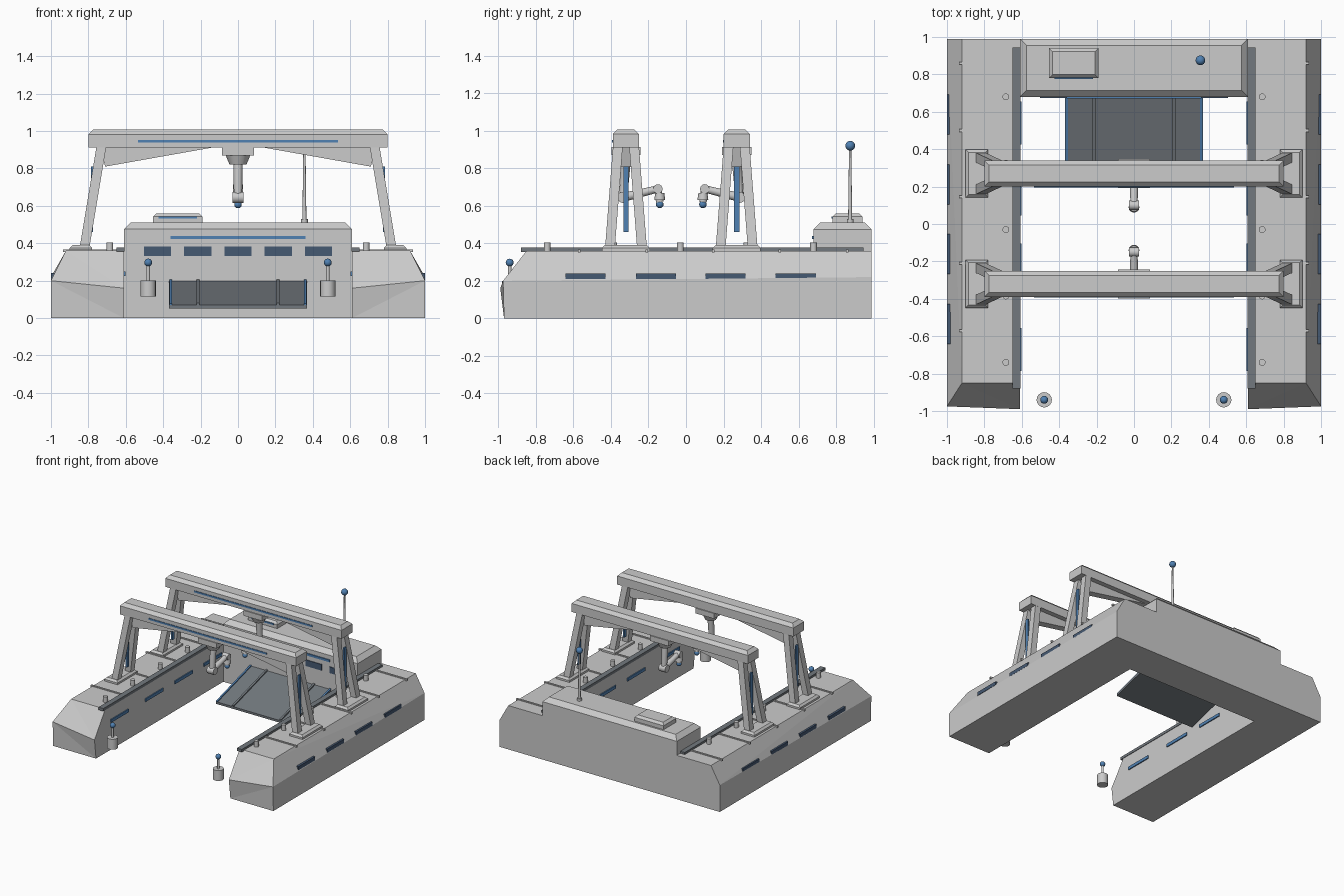
import bpy, bmesh
from mathutils import Vector

if "Cube" in bpy.data.objects:
    bpy.data.objects.remove(bpy.data.objects["Cube"])


def material(name, rgb):
    m = bpy.data.materials.new(name)
    m.diffuse_color = (*rgb, 1)
    m.use_nodes = True
    m.node_tree.nodes["Principled BSDF"].inputs["Base Color"].default_value = m.diffuse_color
    return m


BLUE = material("light_blue", (0.08, 0.22, 0.45))
NAVY = material("window_navy", (0.06, 0.10, 0.17))
DARK = material("dark_plate", (0.17, 0.19, 0.21))


def finish(name, bm, mat=None):
    bmesh.ops.recalc_face_normals(bm, faces=bm.faces)
    me = bpy.data.meshes.new(name)
    bm.to_mesh(me)
    bm.free()
    ob = bpy.data.objects.new(name, me)
    bpy.context.collection.objects.link(ob)
    if mat:
        me.materials.append(mat)
    return ob


def box(name, x, y, z, mat=None, chamfer=0):
    """Box from ranges, optionally with chamfered top edges."""
    bm = bmesh.new()
    bmesh.ops.create_cube(bm, size=1)
    for v in bm.verts:
        v.co = [(a + b) / 2 + c * (b - a) for (a, b), c in zip((x, y, z), v.co)]
    if chamfer:
        top = [e for e in bm.edges if all(v.co.z > z[1] - 1e-5 for v in e.verts)]
        bmesh.ops.bevel(bm, geom=top, offset=chamfer, segments=1, affect='EDGES')
    return finish(name, bm, mat)


def rod(name, p, q, r1, r2=None, mat=None, sides=16):
    """Round bar or cone between two points."""
    p, q = Vector(p), Vector(q)
    bm = bmesh.new()
    bmesh.ops.create_cone(bm, cap_ends=True, segments=sides, radius1=r1,
                          radius2=r1 if r2 is None else r2, depth=(q - p).length)
    rot = (q - p).to_track_quat('Z', 'Y').to_matrix()
    for v in bm.verts:
        v.co = rot @ v.co + (p + q) / 2
    if sides > 8:
        for f in bm.faces:
            f.smooth = len(f.verts) == 4
    return finish(name, bm, mat)


def ball(name, c, r, mat=None):
    bm = bmesh.new()
    bmesh.ops.create_uvsphere(bm, u_segments=16, v_segments=10, radius=r)
    for v in bm.verts:
        v.co += Vector(c)
    for f in bm.faces:
        f.smooth = True
    return finish(name, bm, mat)


def solid(name, verts, faces, mat=None):
    bm = bmesh.new()
    vs = [bm.verts.new(v) for v in verts]
    for f in faces:
        bm.faces.new([vs[i] for i in f])
    return finish(name, bm, mat)


def strut(name, p, q, a, b):
    """Rectangular bar with horizontal ends, half sizes a (x) and b (y)."""
    verts = [(c[0] + i * a, c[1] + j * b, c[2]) for c in (p, q)
             for i, j in ((-1, -1), (1, -1), (1, 1), (-1, 1))]
    return solid(name, verts, PRISM4)


PRISM4 = [(3, 2, 1, 0), (4, 5, 6, 7)] + [(i, (i + 1) % 4, (i + 1) % 4 + 4, i + 4) for i in range(4)]

# Side hulls with sloped bow and twisted outer chamfer
for s, side in ((-1, "left"), (1, "right")):
    def span(a, b):
        return tuple(sorted((s * a, s * b)))
    front = [(.61, -.97, 0), (1, -.97, 0), (1, -.975, .2), (.92, -.85, .36), (.61, -.85, .36), (.61, -.99, .16)]
    back = [(.61, .99, 0), (1, .99, 0), (1, .99, .22), (.92, .99, .36), (.61, .99, .36)]
    solid(side + "_hull", [(s * x, y, z) for x, y, z in front + back],
          [(0, 1, 2), (0, 2, 5), (5, 2, 3), (5, 3, 4), (0, 6, 7, 1), (1, 7, 8, 2),
           (2, 8, 3), (8, 9, 3), (3, 9, 10, 4), (4, 10, 6, 0, 5), (6, 10, 9, 8, 7)])
    box(side + "_deck_rail", span(.606, .65), (-.88, .945), (.355, .377), DARK)
    for y in (.86, .5, .145, -.21, -.57):
        box(side + "_deck_seam", span(.65, .935), (y - .007, y + .007), (.352, .367))
    for i in range(5):
        y = .68 - .355 * i
        rod(side + "_bollard", (s * .685, y, .355), (s * .685, y, .405), .018)
    for y in (-.535, -.16, .21, .585):
        box(side + "_hull_window", span(.96, 1.0), (y - .107, y + .107), (.21, .24), NAVY)
    for y in (-.67, -.22, .16, .54):
        box(side + "_inner_light", span(.602, .615), (y - .115, y + .115), (.225, .25), BLUE)
    # Marker buoys in front of the bay
    x = s * .48
    rod(side + "_buoy", (x, -.94, .115), (x, -.94, .2), .041)
    rod(side + "_buoy_mast", (x, -.94, .2), (x, -.94, .285), .009)
    ball(side + "_buoy_lamp", (x, -.94, .297), .021, BLUE)

# Stern block with windows, light bar, hatch and antenna
box("stern_block", (-.61, .61), (.68, .99), (0, .51), chamfer=.035)
for i in range(-2, 3):
    box("stern_window", (i * .215 - .073, i * .215 + .073), (.674, .69), (.333, .383), NAVY)
box("stern_light_bar", (-.36, .36), (.672, .69), (.422, .44), BLUE)
box("roof_hatch", (-.455, -.19), (.78, .94), (.505, .56), chamfer=.018)
box("hatch_light", (-.425, -.22), (.775, .79), (.532, .544), BLUE)
rod("antenna_base", (.355, .875, .5), (.355, .875, .53), .018)
rod("antenna", (.355, .875, .51), (.355, .875, .91), .011, .006)
ball("antenna_lamp", (.355, .875, .92), .026, BLUE)


# Boarding ramp: slanted slabs sharing one slope
def ramp_slab(name, x0, x1, lift, thick, mat):
    verts = [(x, y, z + lift + d) for d in (-thick, 0)
             for x, y, z in ((x0, .24, .07), (x1, .24, .07), (x1, .69, .2), (x0, .69, .2))]
    solid(name, verts, PRISM4, mat)


ramp_slab("ramp", -.37, .37, 0, .018, DARK)
for s in (-1, 1):
    ramp_slab("ramp_rib", s * .215 - .008, s * .215 + .008, .01, .015, DARK)
    ramp_slab("ramp_edge_light", s * .36 - .007, s * .36 + .007, .008, .015, BLUE)

# Two gantries with arms facing each other
for cy, d, g in ((-.32, 1, "front_gantry"), (.27, -1, "rear_gantry")):
    box(g + "_beam", (-.8, .8), (cy - .07, cy + .07), (.912, 1.007), chamfer=.025)
    box(g + "_beam_light", (-.535, .535), (cy - .074, cy - .06), (.938, .952), BLUE)
    for s in (-1, 1):
        box(g + "_foot", (s * .84 - .06, s * .84 + .06), (cy - .128, cy + .128), (.355, .39), chamfer=.015)
        for t in (-1, 1):
            strut(g + "_leg", (s * .82, cy + t * .085, .38), (s * .73, cy + t * .043, .92), .026, .026)
        box(g + "_leg_light", (s * .78 - .006, s * .78 + .006), (cy - .014, cy + .014), (.46, .81), BLUE)
        solid(g + "_gusset", [(s * x, cy + y, z) for y in (-.03, .03)
                              for x, z in ((.74, .92), (.71, .81), (.13, .913), (.13, .92))], PRISM4)
    # Trolley and jointed arm
    box(g + "_trolley", (-.085, .085), (cy - .078, cy + .078), (.87, .913))
    rod(g + "_arm_turret", (0, cy, .82), (0, cy, .875), .045, .068, sides=12)
    elbow, wrist, tip = (0, cy - d * .015, .645), (0, cy + d * .17, .69), (0, cy + d * .18, .62)
    rod(g + "_upper_arm", (0, cy, .83), elbow, .025, .022)
    rod(g + "_elbow", (-.03, elbow[1], elbow[2]), (.03, elbow[1], elbow[2]), .03)
    rod(g + "_forearm", elbow, wrist, .024, .019)
    rod(g + "_wrist", (-.026, wrist[1], wrist[2]), (.026, wrist[1], wrist[2]), .025)
    rod(g + "_tool", wrist, tip, .02)
    rod(g + "_tool_collar", (0, tip[1], .632), (0, tip[1], .668), .029, .024)
    ball(g + "_tool_lamp", (0, tip[1], .607), .02, BLUE)
